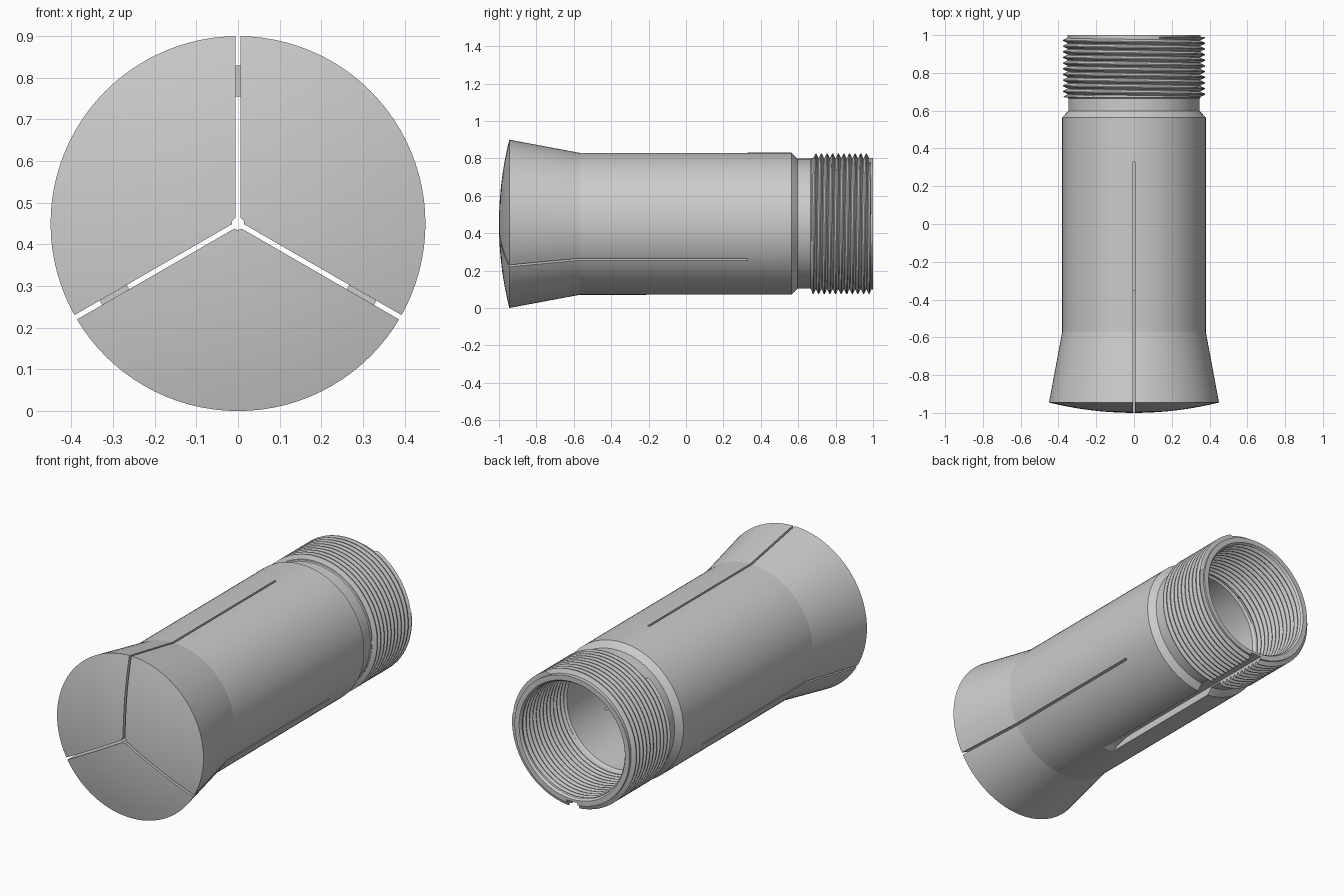
import bpy, bmesh, math
from mathutils import Matrix

if "Cube" in bpy.data.objects:
    bpy.data.objects.remove(bpy.data.objects["Cube"])

N = 96            # sides of the round body
ZC = 0.45         # height of the axis
PITCH = 0.03


def const(r, y):
    return lambda j: (r, y)


def thread(base, crest, y0, y1):
    """Rows that climb one pitch per turn; clamped at both ends."""
    def make(turn, phase, r):
        def row(j):
            y = y0 + (turn + phase + j / N) * PITCH
            if y <= y0 + 1e-4:
                return base, y0
            if y >= y1 - 1e-4:
                return base, y1
            return r, y
        return row
    shape = [(0.0, base), (0.12, base), (0.48, crest), (0.64, crest)]
    turns = math.ceil((y1 - y0) / PITCH) + 1
    return [make(t, p, r) for t in range(-1, turns) for p, r in shape]


def finish(bm, name):
    bmesh.ops.recalc_face_normals(bm, faces=bm.faces)
    me = bpy.data.meshes.new(name)
    bm.to_mesh(me)
    bm.free()
    ob = bpy.data.objects.new(name, me)
    bpy.context.collection.objects.link(ob)
    return ob


def revolve(rows, name):
    bm = bmesh.new()
    grid = []
    for row in rows:
        line = []
        for j in range(N + 1):
            a = 2 * math.pi * j / N
            r, y = row(j)
            line.append(bm.verts.new((r * math.cos(a), y, ZC + r * math.sin(a))))
        grid.append(line)
    for a, b in zip(grid, grid[1:] + grid[:1]):
        for j in range(N):
            bm.faces.new((a[j], a[j + 1], b[j + 1], b[j]))
    bmesh.ops.remove_doubles(bm, verts=bm.verts, dist=1e-5)
    return finish(bm, name)


def cut(target, cutter):
    mod = target.modifiers.new("cut", 'BOOLEAN')
    mod.operation = 'DIFFERENCE'
    mod.solver = 'EXACT'
    mod.object = cutter
    bpy.context.view_layer.objects.active = target
    bpy.ops.object.modifier_apply(modifier=mod.name)
    bpy.data.objects.remove(cutter)


# domed front face, from the centre hole to the rim
HEAD_R, SAG, HOLE = 0.45, 0.055, 0.015
sphere = (HEAD_R ** 2 + SAG ** 2) / (2 * SAG)
rows = []
for i in range(9):
    r = HOLE + (HEAD_R - HOLE) * i / 8
    rows.append(const(r, -1 + sphere - math.sqrt(sphere ** 2 - r * r)))

# flared head, straight body, neck, outer thread
for r, y in [(0.38, -0.57), (0.38, 0.565), (0.348, 0.597), (0.348, 0.665), (0.353, 0.67)]:
    rows.append(const(r, y))
rows += thread(0.353, 0.376, 0.67, 0.99)

# rear rim, inner thread, bore, small centre hole
rows += [const(0.353, 1.0), const(0.325, 1.0), const(0.316, 0.988)]
rows += thread(0.316, 0.333, 0.62, 0.988)[::-1]
for r, y in [(0.305, 0.61), (0.305, -0.35), (HOLE, -0.35)]:
    rows.append(const(r, y))
collet = revolve(rows, "collet_body")

# three spring slots
for deg in (90, 210, 330):
    bm = bmesh.new()
    bmesh.ops.create_cube(bm, size=1)
    bm.transform(Matrix.Translation((0, 0, ZC))
                 @ Matrix.Rotation(-math.radians(deg), 4, 'Y')
                 @ Matrix.Translation((0.3, -0.385, 0))
                 @ Matrix.Diagonal((0.6, 1.43, 0.012, 1)))
    cut(collet, finish(bm, "slot_cutter"))

# keyway along the underside with a curved run-out
FLOOR, R, YC = ZC - 0.338, 0.3, -0.06
pts = [(1.1, -0.1), (1.1, FLOOR)]
for i in range(11):
    a = math.radians(90 + 4.2 * i)
    pts.append((YC + R * math.cos(a), FLOOR - R + R * math.sin(a)))
pts.append((pts[-1][0], -0.1))
bm = bmesh.new()
face = bm.faces.new([bm.verts.new((-0.033, y, z)) for y, z in pts])
ext = bmesh.ops.extrude_face_region(bm, geom=[face])
bmesh.ops.translate(bm, vec=(0.066, 0, 0),
                    verts=[v for v in ext["geom"] if isinstance(v, bmesh.types.BMVert)])
cut(collet, finish(bm, "keyway_cutter"))

# smooth shading with sharp machined edges
bpy.ops.object.select_all(action='DESELECT')
collet.select_set(True)
bpy.context.view_layer.objects.active = collet
bpy.ops.object.shade_smooth_by_angle(angle=math.radians(8))
